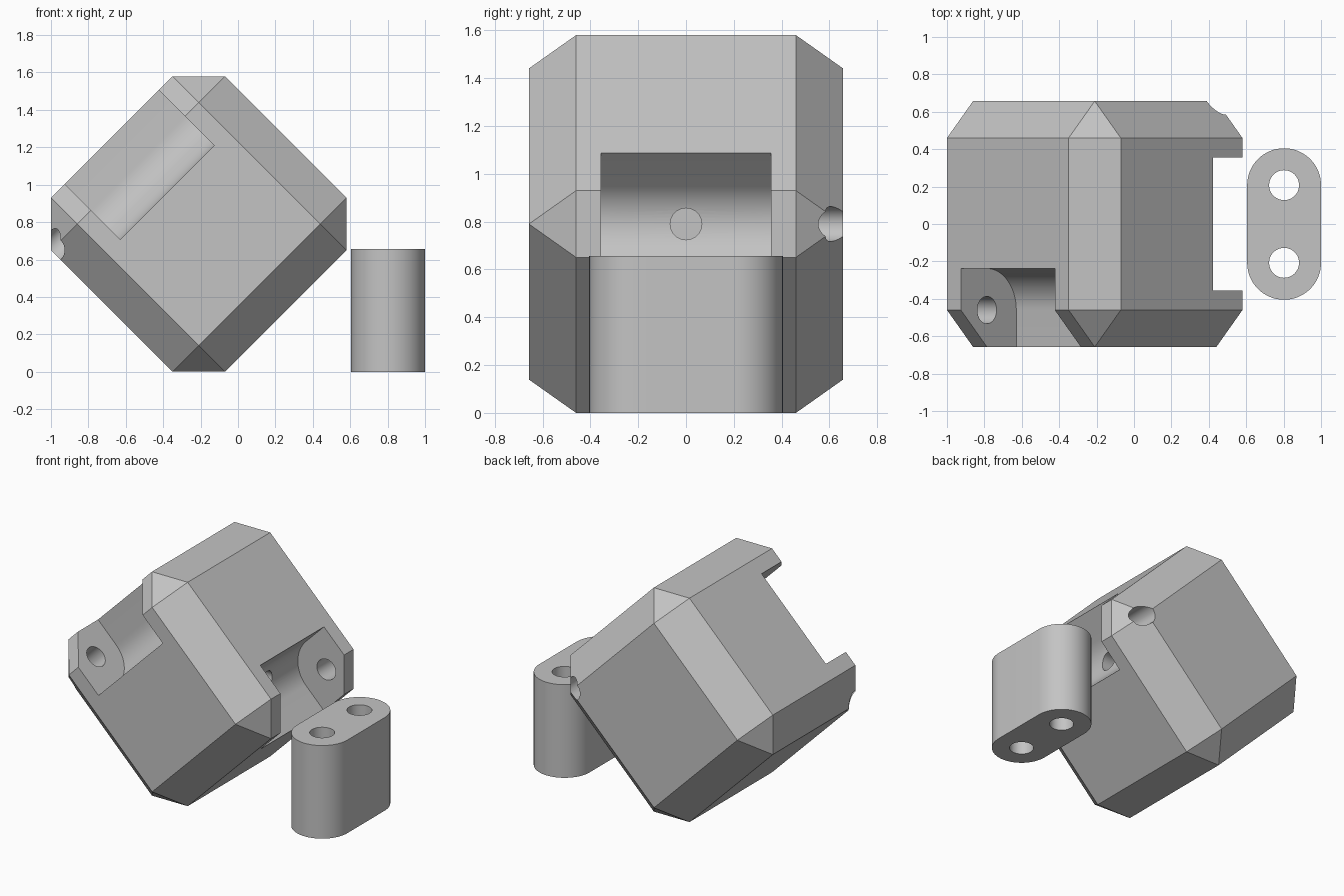
import bpy, bmesh
from math import pi, sin, cos, radians
from mathutils import Matrix, Vector

old = bpy.data.objects.get("Cube")
if old:
    bpy.data.objects.remove(old, do_unlink=True)

HALF = 0.657      # half side of the block
BEVEL = 0.197     # edge chamfer
AXIS = HALF - BEVEL   # hinge axis offset from block centre
KNUCKLE = 0.222   # rounded pocket radius
POCKET = 0.355    # half length of a pocket

grey = bpy.data.materials.new("plain_grey")
grey.use_nodes = True
colour = (0.55, 0.55, 0.55, 1)
grey.diffuse_color = colour
grey.node_tree.nodes["Principled BSDF"].inputs["Base Color"].default_value = colour


def finish(bm, name, matrix):
    bmesh.ops.transform(bm, matrix=matrix, verts=bm.verts)
    bmesh.ops.recalc_face_normals(bm, faces=bm.faces)
    mesh = bpy.data.meshes.new(name)
    bm.to_mesh(mesh)
    bm.free()
    mesh.materials.append(grey)
    obj = bpy.data.objects.new(name, mesh)
    bpy.context.collection.objects.link(obj)
    return obj


def arc(cx, cy, r, start, end, steps):
    angles = [start + (end - start) * i / steps for i in range(steps + 1)]
    return [(cx + r * cos(a), cy + r * sin(a)) for a in angles]


def prism(name, profile, low, high, matrix):
    """Extrude a flat profile from low to high along its own z."""
    bm = bmesh.new()
    face = bm.faces.new([bm.verts.new((x, y, low)) for x, y in profile])
    ext = bmesh.ops.extrude_face_region(bm, geom=[face])["geom"]
    top = [v for v in ext if isinstance(v, bmesh.types.BMVert)]
    bmesh.ops.translate(bm, verts=top, vec=(0, 0, high - low))
    return finish(bm, name, matrix)


def rod(name, r, low, high, matrix):
    return prism(name, arc(0, 0, r, 0, 2 * pi, 48)[:-1], low, high, matrix)


def basis(a, b, origin=(0, 0, 0)):
    a, b = Vector(a), Vector(b)
    m = Matrix((a, b, a.cross(b))).transposed().to_4x4()
    m.translation = origin
    return m


def along(direction, origin=(0, 0, 0)):
    turn = Vector(direction).to_track_quat('Z', 'Y').to_matrix().to_4x4()
    return Matrix.Translation(origin) @ turn


def cut(obj, cutters):
    bpy.ops.object.select_all(action='DESELECT')
    bpy.context.view_layer.objects.active = obj
    obj.select_set(True)
    for cutter in cutters:
        cutter.hide_render = True
        mod = obj.modifiers.new("cut", 'BOOLEAN')
        mod.operation = 'DIFFERENCE'
        mod.solver = 'EXACT'
        mod.object = cutter
        bpy.ops.object.modifier_apply(modifier=mod.name)
        bpy.data.objects.remove(cutter, do_unlink=True)
    bpy.ops.object.shade_smooth_by_angle(angle=radians(20))


# Chamfered block standing on one edge
place = Matrix.Translation((-0.21, 0, 0.79)) @ Matrix.Rotation(-pi / 4, 4, 'Y')
bm = bmesh.new()
bmesh.ops.create_cube(bm, size=2 * HALF)
bmesh.ops.bevel(bm, geom=bm.edges[:], offset=BEVEL, offset_type='OFFSET',
                segments=1, profile=0.5, affect='EDGES')
block = finish(bm, "chamfered_block", place)

# Two hinge pockets with a rounded inner corner
inner = AXIS - KNUCKLE
pocket = arc(AXIS, AXIS, KNUCKLE, pi, 1.5 * pi, 24) + [(1, inner), (1, 1), (inner, 1)]
front_pocket = prism("front_pocket_cutter", pocket, -POCKET, POCKET,
                     place @ basis((0, -1, 0), (0, 0, 1)))
side_pocket = prism("side_pocket_cutter", pocket, -POCKET, POCKET,
                    place @ basis((1, 0, 0), (0, 0, -1)))

# Hinge pin holes leading out of one end of each pocket, and a centre hole
front_hole = rod("front_hole_cutter", 0.073, 0, 0.9,
                 place @ along((-1, 0, 0), (0, -AXIS, AXIS)))
side_hole = rod("side_hole_cutter", 0.073, 0, 0.9,
                place @ along((0, 1, 0), (AXIS, 0, -AXIS)))
centre_hole = rod("centre_hole_cutter", 0.066, 0.1, 0.65, place @ along((1, 0, -1)))
cut(block, [front_pocket, side_pocket, front_hole, side_hole, centre_hole])

# Separate rounded link with two through holes
R, Y = 0.1975, 0.2075
stadium = arc(0, Y, R, 0, pi, 32) + arc(0, -Y, R, pi, 2 * pi, 32)
link_place = Matrix.Translation((0.8025, 0, 0))
link = prism("hinge_link", stadium, 0, 0.657, link_place)
cut(link, [rod("link_hole_cutter", 0.08, -0.1, 0.8,
               link_place @ Matrix.Translation((0, s * Y, 0))) for s in (-1, 1)])
